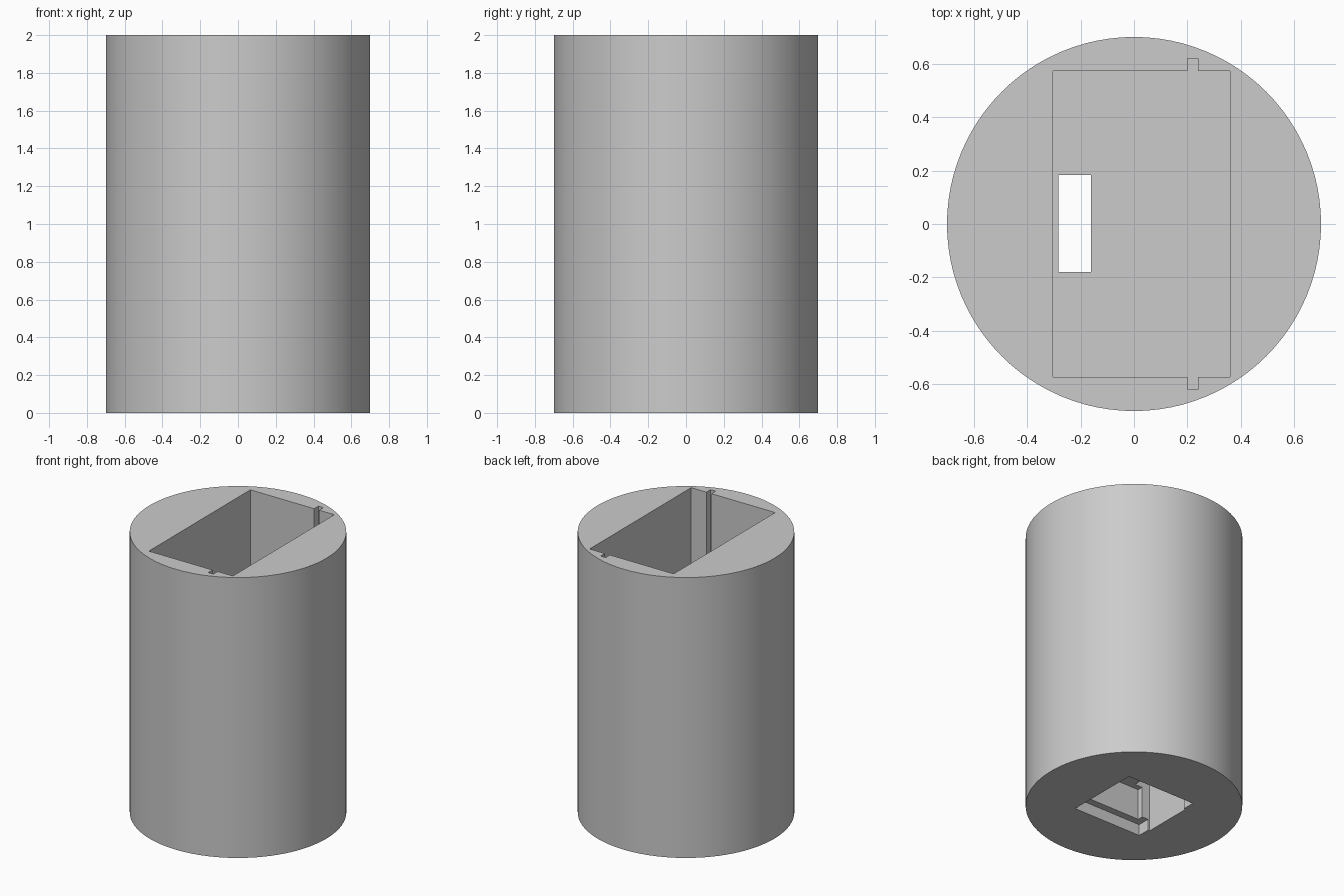
import bpy

cube = bpy.data.objects.get("Cube")
if cube:
    bpy.data.objects.remove(cube, do_unlink=True)

RADIUS, HEIGHT = 0.70, 2.0
FLOOR = 0.36      # floor of the upper pocket
OVER = 0.1        # cutter overshoot past open ends

# Single grey plastic
grey = bpy.data.materials.new("grey plastic")
grey.use_nodes = True
colour = (0.6, 0.6, 0.6, 1)
grey.diffuse_color = colour
grey.node_tree.nodes["Principled BSDF"].inputs["Base Color"].default_value = colour

# Solid cylindrical body
bpy.ops.mesh.primitive_cylinder_add(vertices=96, radius=RADIUS, depth=HEIGHT,
                                    location=(0, 0, HEIGHT / 2))
body = bpy.context.object
body.name = "cylinder_body"
body.data.materials.append(grey)


def cut_box(name, x, y, z):
    """Subtract a box given by its x, y and z ranges from the body."""
    ranges = (x, y, z)
    bpy.ops.mesh.primitive_cube_add(size=1, location=[(a + b) / 2 for a, b in ranges])
    cutter = bpy.context.object
    cutter.name = name
    cutter.scale = [b - a for a, b in ranges]
    cutter.hide_render = True
    cutter.data.materials.append(grey)
    mod = body.modifiers.new(name, 'BOOLEAN')
    mod.operation = 'DIFFERENCE'
    mod.solver = 'EXACT'
    mod.object = cutter
    bpy.ops.object.select_all(action='DESELECT')
    body.select_set(True)
    bpy.context.view_layer.objects.active = body
    bpy.ops.object.modifier_apply(modifier=name)
    bpy.data.objects.remove(cutter, do_unlink=True)


# Deep upper pocket and its two guide grooves
top = (FLOOR, HEIGHT + OVER)
cut_box("upper_pocket", (-0.303, 0.36), (-0.572, 0.572), top)
for side, y in (("front", (-0.62, -0.5)), ("back", (0.5, 0.62))):
    cut_box(side + "_groove", (0.20, 0.24), y, top)

# Underside: shallow lid recess, inner compartment, and slot through to the pocket
cut_box("lid_recess", (-0.27, 0.27), (-0.27, 0.27), (-OVER, 0.08))
cut_box("lower_compartment", (-0.22, 0.22), (-0.22, 0.22), (-OVER, 0.30))
cut_box("through_slot", (-0.283, -0.16), (-0.18, 0.183), (-OVER, FLOOR + OVER))

# Smooth round wall, crisp edges
bpy.ops.object.shade_smooth_by_angle(angle=0.5)
